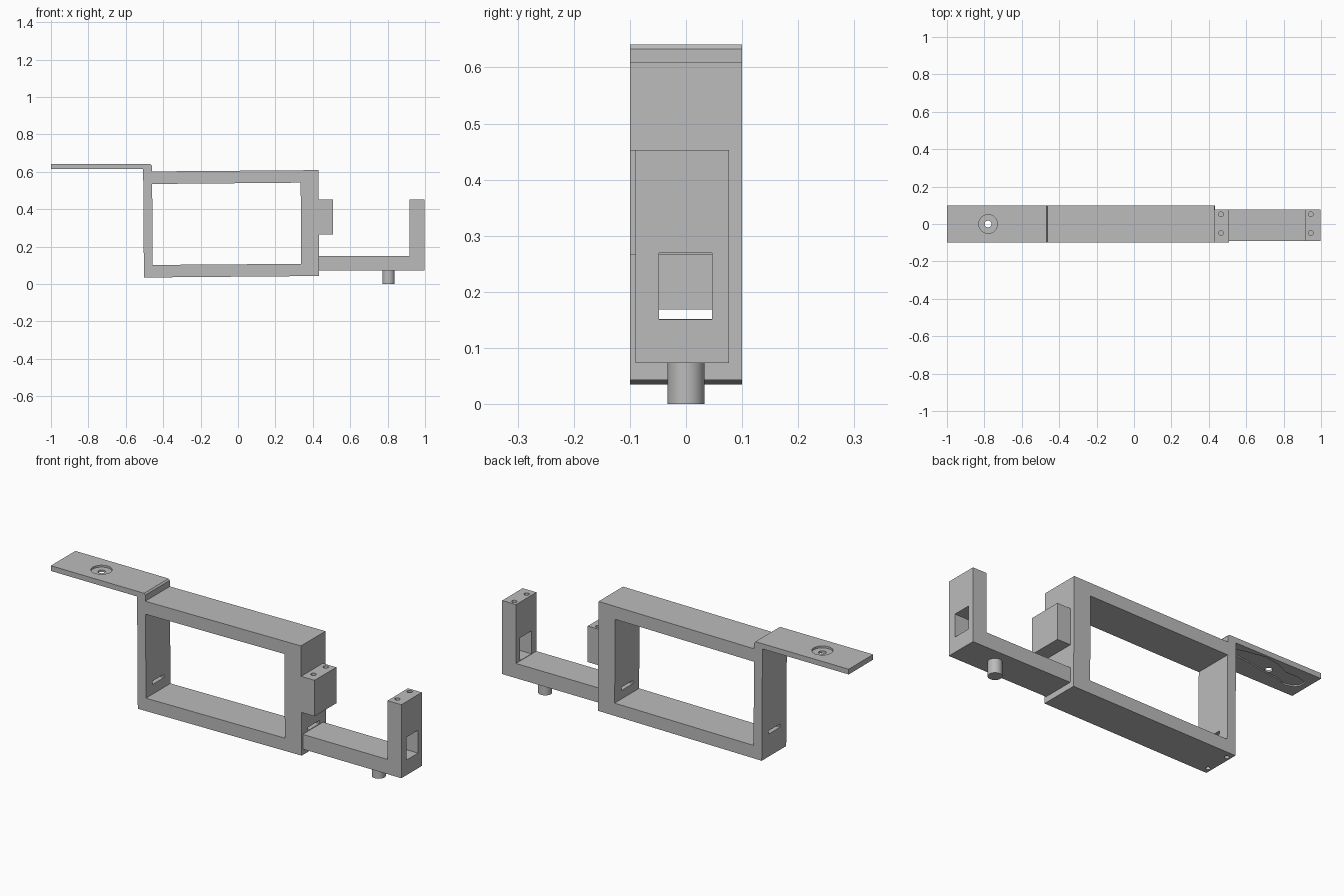
import bpy
import bmesh
from mathutils import Vector

old = bpy.data.objects.get("Cube")
if old:
    bpy.data.objects.remove(old, do_unlink=True)

grey = bpy.data.materials.new("plain grey")
grey.use_nodes = True
grey.diffuse_color = (0.5, 0.5, 0.5, 1)
grey.node_tree.nodes["Principled BSDF"].inputs["Base Color"].default_value = (0.5, 0.5, 0.5, 1)


def prism(name, points, offset):
    """Extrude a closed loop of 3D points along an offset."""
    bm = bmesh.new()
    face = bm.faces.new([bm.verts.new(p) for p in points])
    ext = bmesh.ops.extrude_face_region(bm, geom=[face])
    verts = [g for g in ext["geom"] if isinstance(g, bmesh.types.BMVert)]
    bmesh.ops.translate(bm, verts=verts, vec=Vector(offset))
    bmesh.ops.recalc_face_normals(bm, faces=bm.faces)
    mesh = bpy.data.meshes.new(name)
    bm.to_mesh(mesh)
    bm.free()
    mesh.materials.append(grey)
    obj = bpy.data.objects.new(name, mesh)
    bpy.context.collection.objects.link(obj)
    return obj


def side_profile(name, xz, y0, y1):
    return prism(name, [(x, y0, z) for x, z in xz], (0, y1 - y0, 0))


def box(name, x0, x1, y0, y1, z0, z1):
    return side_profile(name, [(x0, z0), (x1, z0), (x1, z1), (x0, z1)], y0, y1)


def cylinder(name, x, y, z0, z1, radius, sides=32):
    bpy.ops.mesh.primitive_cylinder_add(vertices=sides, radius=radius, depth=z1 - z0,
                                        location=(x, y, (z0 + z1) / 2))
    obj = bpy.context.object
    obj.name = name
    obj.data.materials.append(grey)
    return obj


def cut(target, cutters):
    for cutter in cutters:
        cutter.hide_render = True
        mod = target.modifiers.new("cut", 'BOOLEAN')
        mod.operation = 'DIFFERENCE'
        mod.solver = 'EXACT'
        mod.object = cutter
        bpy.context.view_layer.objects.active = target
        bpy.ops.object.modifier_apply(modifier=mod.name)
        bpy.data.objects.remove(cutter, do_unlink=True)


def smooth(obj):
    bpy.ops.object.select_all(action='DESELECT')
    obj.select_set(True)
    bpy.context.view_layer.objects.active = obj
    bpy.ops.object.shade_smooth_by_angle()


# Frame and mounting tab share one stepped outline
frame = side_profile("frame_with_tab", [
    (-0.503, 0.035), (0.434, 0.043), (0.43, 0.609), (-0.46, 0.602),
    (-0.46, 0.633), (-0.467, 0.641), (-1, 0.641), (-1, 0.614), (-0.507, 0.614)], -0.1, 0.1)
opening = side_profile("opening_cutter", [
    (-0.456, 0.102), (0.338, 0.108), (0.335, 0.542), (-0.459, 0.535)], -0.2, 0.2)
slot = box("slot_cutter", -0.6, 0.5, -0.048, 0.046, 0.152, 0.169)

# Screw hole with shallow counterbore in the tab
tab_hole = cylinder("tab_hole_cutter", -0.78, 0, 0.55, 0.7, 0.018)
counterbore = cylinder("counterbore_cutter", -0.78, 0, 0.631, 0.7, 0.05)

# Wavy shallow pocket under the tab
outline = [(-0.97, 0.025), (-0.92, 0.042), (-0.845, 0.042), (-0.77, 0.075), (-0.69, 0.088),
           (-0.6, 0.07), (-0.54, 0.055), (-0.53, 0.02), (-0.58, 0.012), (-0.68, 0),
           (-0.76, -0.018), (-0.85, -0.025), (-0.905, -0.046), (-0.95, -0.035), (-0.97, -0.01)]
pocket = prism("pocket_cutter", [(x, y, 0.58) for x, y in outline], (0, 0, 0.041))
foot_holes = [cylinder("foot_hole_cutter", -0.483, y, 0, 0.1, 0.011, 16)
              for y in (-0.065, 0.065)]
cut(frame, [opening, slot, tab_hole, counterbore, pocket] + foot_holes)
smooth(frame)

# Clamp block on the side of the frame
block = box("clamp_block", 0.425, 0.508, -0.1, 0.077, 0.266, 0.452)
cut(block, [cylinder("block_hole_cutter", 0.465, y, 0.35, 0.5, 0.013, 16)
            for y in (-0.048, 0.052)])
smooth(block)

# L-shaped side arm with a window in its post
arm = side_profile("side_arm", [
    (0.428, 0.073), (0.997, 0.073), (0.997, 0.453), (0.918, 0.453),
    (0.918, 0.149), (0.428, 0.149)], -0.09, 0.077)
window = box("window_cutter", 0.88, 1.1, -0.048, 0.046, 0.151, 0.269)
cut(arm, [window] + [cylinder("post_hole_cutter", 0.945, y, 0.36, 0.5, 0.013, 16)
                     for y in (-0.048, 0.052)])
smooth(arm)

# Peg below the arm
smooth(cylinder("peg", 0.805, 0, 0, 0.08, 0.033))
